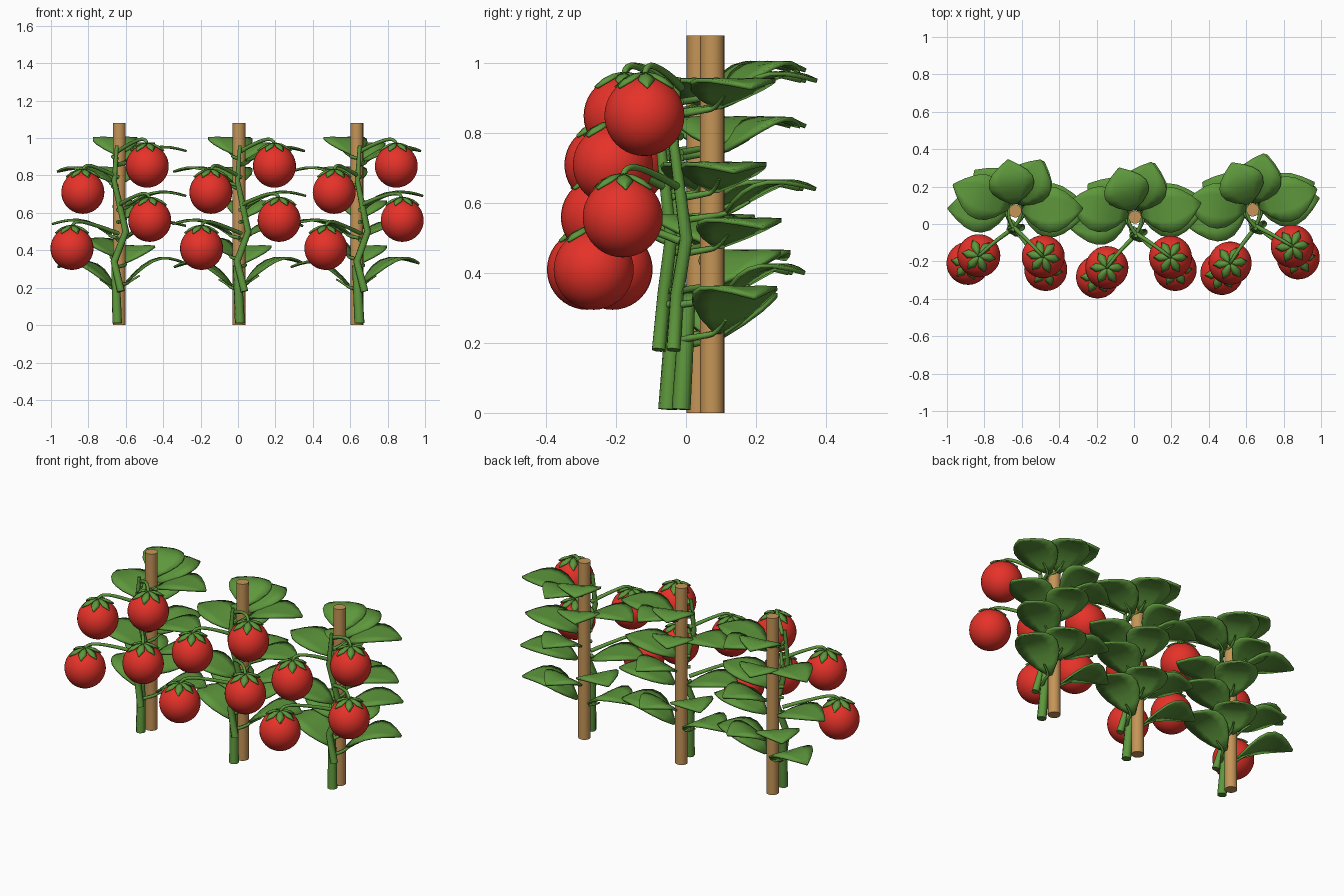
import bpy, bmesh
from math import sin, cos, pi, radians
from mathutils import Matrix, Vector

if "Cube" in bpy.data.objects:
    bpy.data.objects.remove(bpy.data.objects["Cube"], do_unlink=True)


def material(name, rgb):
    m = bpy.data.materials.new(name)
    m.use_nodes = True
    m.diffuse_color = (*rgb, 1)
    m.node_tree.nodes["Principled BSDF"].inputs["Base Color"].default_value = (*rgb, 1)
    return m


RED = material("ripe red", (0.79, 0.032, 0.022))
GREEN = material("leaf green", (0.11, 0.31, 0.045))
WOOD = material("stake wood", (0.56, 0.30, 0.095))


def finish(bm, name, mat, angle=35):
    bmesh.ops.recalc_face_normals(bm, faces=bm.faces)
    me = bpy.data.meshes.new(name)
    bm.to_mesh(me)
    bm.free()
    me.materials.append(mat)
    me.shade_smooth()
    me.set_sharp_from_angle(angle=radians(angle))
    return me


def tube(name, points, radii, smooth=False):
    """Round stem through points, with a radius at each point."""
    cu = bpy.data.curves.new(name, "CURVE")
    cu.dimensions = "3D"
    cu.bevel_depth = 1
    cu.bevel_resolution = 2
    cu.resolution_u = 4
    cu.use_fill_caps = True
    sp = cu.splines.new("NURBS" if smooth else "POLY")
    sp.points.add(len(points) - 1)
    for p, co, r in zip(sp.points, points, radii):
        p.co = (*co, 1)
        p.radius = r
    if smooth:
        sp.use_endpoint_u = True
        sp.order_u = 3
    cu.materials.append(GREEN)
    return cu


def place(name, data, frame, thickness=0):
    ob = bpy.data.objects.new(name, data)
    bpy.context.scene.collection.objects.link(ob)
    ob.matrix_world = frame
    if thickness:
        mod = ob.modifiers.new("thickness", "SOLIDIFY")
        mod.thickness = thickness
        mod.offset = 0
    return ob


# Wooden stake
def make_stake(height=1.08):
    bm = bmesh.new()
    bmesh.ops.create_cone(bm, cap_ends=True, segments=16, radius1=0.035, radius2=0.035,
                          depth=height, matrix=Matrix.Translation((0, 0, height / 2)))
    return finish(bm, "stake", WOOD)


# Fruit ball
def make_fruit():
    bm = bmesh.new()
    bmesh.ops.create_uvsphere(bm, u_segments=32, v_segments=20, radius=0.115)
    return finish(bm, "fruit", RED, 80)


# Star of broad sepals draped over the fruit top
def make_calyx(count=6):
    bm = bmesh.new()

    def on_ball(polar, turn, radius):
        return bm.verts.new((radius * sin(polar) * cos(turn), radius * sin(polar) * sin(turn),
                             radius * cos(polar)))
    for i in range(count):
        a = 2 * pi * i / count
        rows = []
        for polar, spread in ((0.06, 0.5), (0.3, 0.48), (0.55, 0.38), (0.84, 0.02)):
            rows.append([on_ball(polar, a + s * spread, 0.119 + 0.004 * (s == 0))
                         for s in (-1, 0, 1)])
        for r0, r1 in zip(rows, rows[1:]):
            for k in range(2):
                bm.faces.new((r0[k], r0[k + 1], r1[k + 1], r1[k]))
    return finish(bm, "calyx", GREEN)


# Arched leaf blade with a slight midrib crease, pointing along +x, tip at z = 0
def make_blade(reach, rise, arch):
    bm = bmesh.new()
    widths = (0.01, 0.07, 0.108, 0.122, 0.118, 0.095, 0.055, 0.004)
    rows = []
    for i, w in enumerate(widths):
        t = i / (len(widths) - 1)
        z = -rise * (1 - t) + arch * sin(pi * t)
        rows.append([bm.verts.new((0.04 + (reach - 0.04) * t, s * w,
                                   z + w * (0.09 * abs(s) - 0.08 * s * s)))
                     for s in (-1, -0.5, 0, 0.5, 1)])
    for r0, r1 in zip(rows, rows[1:]):
        for k in range(4):
            bm.faces.new((r0[k], r0[k + 1], r1[k + 1], r1[k]))
    return finish(bm, "leaf", GREEN, 20)


stake, fruit, calyx = make_stake(), make_fruit(), make_calyx()

# Leaf kinds: reach from the stake, rise from base to tip, height of arch
KINDS = {"side": (0.36, 0.055, 0.045), "low": (0.355, 0.1, 0.07),
         "back": (0.305, 0.07, 0.05), "short": (0.275, 0.07, 0.05)}
blades = {kind: make_blade(*size) for kind, size in KINDS.items()}

# Main stem: thick foot and a zigzag upper shoot
foot = tube("stem_foot", [(0.005, -0.09, 0.01), (-0.002, -0.08, 0.16), (-0.01, -0.07, 0.32)],
            (0.027, 0.025, 0.022))
shoot = tube("stem_shoot", [(0.03, -0.115, 0.18), (-0.01, -0.1, 0.34), (0.05, -0.08, 0.5),
                            (-0.008, -0.11, 0.77), (0.005, -0.1, 0.96)],
             (0.021, 0.02, 0.019, 0.015, 0.01))

# Fruit centres, and leaves as (heading in degrees, tip height, kind)
FRUITS = [(-0.15, -0.27, 0.71), (0.19, -0.215, 0.85), (0.215, -0.28, 0.56), (-0.2, -0.32, 0.41)]
LEAVES = [(167, 0.82, "side"), (188, 0.54, "side"), (168, 0.31, "low"),
          (12, 0.93, "side"), (4, 0.69, "side"), (18, 0.53, "side"), (14, 0.33, "low"),
          (108, 0.98, "short"), (73, 0.95, "back"), (108, 0.82, "short"),
          (70, 0.64, "back"), (145, 0.44, "back"), (68, 0.4, "short")]

stalks = []
for x, y, z in FRUITS:
    stalks.append(tube("fruit_stalk", [(0.01, -0.09, z + 0.08), (x * 0.45, y * 0.5 - 0.03, z + 0.125),
                                       (x, y, z + 0.155), (x, y, z + 0.105)],
                       (0.012, 0.01, 0.009, 0.008), True))
petioles = []
for heading, z, kind in LEAVES:
    d = Vector((cos(radians(heading)), sin(radians(heading)), 0))
    base = z - KINDS[kind][1]
    side = 0.045 if d.x > 0 else -0.045
    petioles.append(tube("leaf_petiole", [(0.005, -0.09, base - 0.02), (side, -0.03, base - 0.01),
                                          (d.x * 0.05, d.y * 0.05, base),
                                          (d.x * 0.11, d.y * 0.11, base + 0.035)],
                         (0.01, 0.009, 0.007, 0.005), True))

# Three plants, each turned a little about its stake
for plant, (x, y, turn) in {"right": (-0.635, 0.07, -10), "middle": (0.005, 0.037, 0),
                            "left": (0.635, 0.075, 6)}.items():
    frame = Matrix.Translation((x, y, 0)) @ Matrix.Rotation(radians(turn), 4, "Z")
    place(plant + "_stake", stake, frame)
    place(plant + "_stem_foot", foot, frame)
    place(plant + "_stem_shoot", shoot, frame)
    for i, centre in enumerate(FRUITS, 1):
        spot = frame @ Matrix.Translation(centre)
        place(f"{plant}_fruit_{i}", fruit, spot)
        place(f"{plant}_calyx_{i}", calyx, spot, 0.006)
        place(f"{plant}_fruit_stalk_{i}", stalks[i - 1], frame)
    for i, (heading, z, kind) in enumerate(LEAVES, 1):
        spot = Matrix.Translation((0, 0, z)) @ Matrix.Rotation(radians(heading), 4, "Z")
        place(f"{plant}_leaf_{i}", blades[kind], frame @ spot, 0.012)
        place(f"{plant}_leaf_petiole_{i}", petioles[i - 1], frame)
